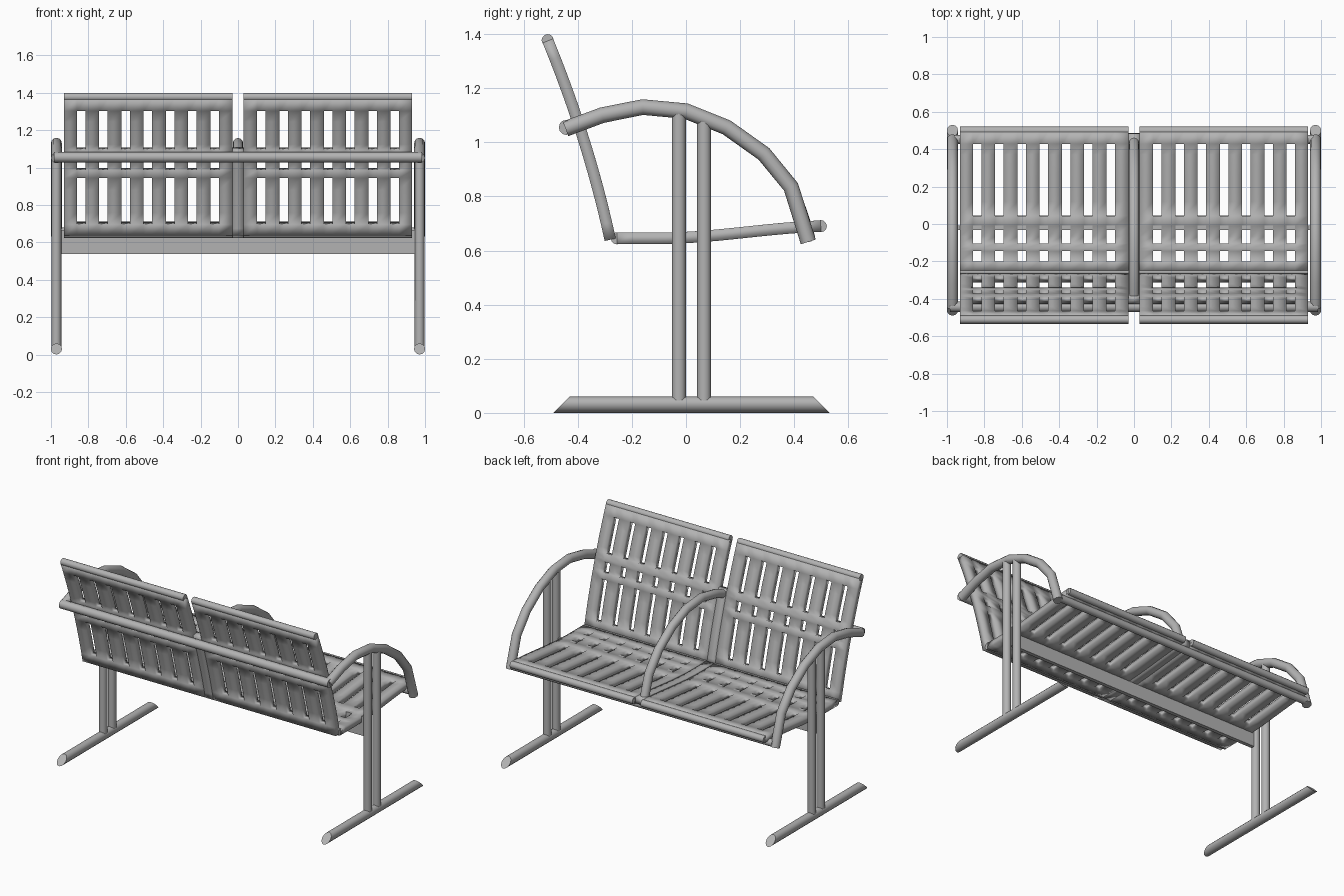
import bpy, bmesh, math

old = bpy.data.objects.get("Cube")
if old:
    bpy.data.objects.remove(old, do_unlink=True)

grey = bpy.data.materials.new("grey_metal")
grey.use_nodes = True
colour = (0.45, 0.45, 0.45, 1)
grey.diffuse_color = colour
grey.node_tree.nodes["Principled BSDF"].inputs["Base Color"].default_value = colour


def add_object(name, mesh):
    mesh.materials.clear()
    mesh.materials.append(grey)
    obj = bpy.data.objects.new(name, mesh)
    bpy.context.collection.objects.link(obj)
    return obj


def smooth(obj):
    bpy.ops.object.select_all(action='DESELECT')
    obj.select_set(True)
    bpy.context.view_layer.objects.active = obj
    bpy.ops.object.shade_smooth_by_angle(angle=math.radians(35))


def tube(name, points, radius):
    """Round tube with capped ends along a path."""
    curve = bpy.data.curves.new(name, 'CURVE')
    curve.dimensions = '3D'
    curve.bevel_depth = radius
    curve.bevel_resolution = 4
    curve.use_fill_caps = True
    spline = curve.splines.new('POLY')
    spline.points.add(len(points) - 1)
    for p, co in zip(spline.points, points):
        p.co = (*co, 1)
    temp = bpy.data.objects.new("temp", curve)
    bpy.context.collection.objects.link(temp)
    bpy.context.view_layer.update()
    mesh = bpy.data.meshes.new_from_object(
        temp.evaluated_get(bpy.context.evaluated_depsgraph_get()))
    bpy.data.objects.remove(temp, do_unlink=True)
    bm = bmesh.new()
    bm.from_mesh(mesh)
    bmesh.ops.remove_doubles(bm, verts=bm.verts, dist=0.0001)
    bmesh.ops.recalc_face_normals(bm, faces=bm.faces)
    bm.to_mesh(mesh)
    bm.free()
    obj = add_object(name, mesh)
    smooth(obj)
    return obj


def back_point(z):
    t = z - 0.64
    return (-0.28 - 0.217 * t - 0.131 * t * t, z)


def seat_point(y):
    t = min(max((y + 0.1) / 0.65, 0), 1)
    return (y, 0.645 + 0.046 * t * t * (3 - 2 * t))


def panel(name, curve, start, end, x0, x1, slot_rows=(), slot_xs=()):
    """Curved slab with rows of rectangular slots left open."""
    rows = {start, end, *(v for r in slot_rows for v in r)}
    steps = 12
    for i in range(1, steps):
        v = start + (end - start) * i / steps
        if all(abs(v - r) > 0.015 for r in rows):
            rows.add(v)
    half = 0.0225
    rows = sorted(rows)
    cols = sorted({x0, x1, *(x + s * half for x in slot_xs for s in (-1, 1))})
    bm = bmesh.new()
    grid = [[bm.verts.new((x, *curve(v))) for x in cols] for v in rows]
    for i in range(len(rows) - 1):
        for j in range(len(cols) - 1):
            v, x = (rows[i] + rows[i + 1]) / 2, (cols[j] + cols[j + 1]) / 2
            if (any(a < v < b for a, b in slot_rows)
                    and any(abs(x - s) < half for s in slot_xs)):
                continue
            bm.faces.new((grid[i][j], grid[i][j + 1],
                          grid[i + 1][j + 1], grid[i + 1][j]))
    mesh = bpy.data.meshes.new(name)
    bm.to_mesh(mesh)
    bm.free()
    obj = add_object(name, mesh)
    smooth(obj)
    solid = obj.modifiers.new("thickness", 'SOLIDIFY')
    solid.thickness = 0.042
    solid.offset = 0
    # keep the slab corners sharp after thickening
    obj.modifiers.move(len(obj.modifiers) - 1, 0)


# Slotted seats and backrests with rolled edges
BACK_SLOTS = ((0.70, 0.95), (0.99, 1.05), (1.10, 1.31))
SEAT_SLOTS = ((-0.20, -0.145), (-0.105, -0.008), (0.045, 0.43))
for side, s in (("left", 1), ("right", -1)):
    xs = [s * (0.125 + 0.119 * i) for i in range(7)]
    x0, x1 = sorted((s * 0.03, s * 0.93))
    panel(side + "_backrest", back_point, 0.64, 1.375, x0, x1, BACK_SLOTS, xs)
    panel(side + "_seat", seat_point, -0.255, 0.498, x0, x1, SEAT_SLOTS, xs)
    for part, (y, z) in (("backrest_top_roll", back_point(1.377)),
                         ("seat_front_roll", seat_point(0.498)),
                         ("seat_rear_roll", seat_point(-0.255))):
        tube(side + "_" + part, [(x0, y, z), (x1, y, z)], 0.0225)

# Middle strips joining the two halves
panel("middle_back_strip", back_point, 0.64, 1.10, -0.03, 0.03)
panel("middle_seat_strip", seat_point, -0.255, 0.485, -0.03, 0.03)

# Arched armrests
ARCH = [(-0.31, 1.10), (-0.16, 1.13), (0, 1.115), (0.15, 1.055),
        (0.288, 0.957), (0.388, 0.835)]
SIDE_ARCH = [(-0.445, 1.05)] + ARCH + [(0.452, 0.632)]
MIDDLE_ARCH = [(-0.40, 1.067)] + ARCH + [(0.44, 0.68)]
SIDE_X = 0.971
tube("middle_armrest", [(0, y, z) for y, z in MIDDLE_ARCH], 0.028)

for side, x in (("left", SIDE_X), ("right", -SIDE_X)):
    tube(side + "_armrest", [(x, y, z) for y, z in SIDE_ARCH], 0.029)
    # Twin legs
    tube(side + "_rear_leg", [(x, -0.026, 0.04), (x, -0.026, 1.11)], 0.026)
    tube(side + "_front_leg", [(x, 0.067, 0.04), (x, 0.067, 1.08)], 0.026)
    # Foot tube with ends cut at a slant
    foot = tube(side + "_foot", [(x, -0.46, 0.03), (x, 0.5, 0.03)], 0.03)
    for v in foot.data.vertices:
        v.co.y += (0.03 - v.co.z) * (1 if v.co.y > 0 else -1)

# Cross bars behind the backrest and below the seat front
tube("rear_cross_bar", [(-0.985, -0.442, 1.055), (0.985, -0.442, 1.055)], 0.028)
tube("front_cross_bar", [(-0.96, 0.452, 0.655), (0.96, 0.452, 0.655)], 0.024)

# Flat beam between the legs
bm = bmesh.new()
bmesh.ops.create_cube(bm, size=1)
for v in bm.verts:
    v.co = (v.co.x * 1.89, v.co.y * 0.025 - 0.02, v.co.z * 0.128 + 0.602)
beam_mesh = bpy.data.meshes.new("seat_beam")
bm.to_mesh(beam_mesh)
bm.free()
add_object("seat_beam", beam_mesh)
